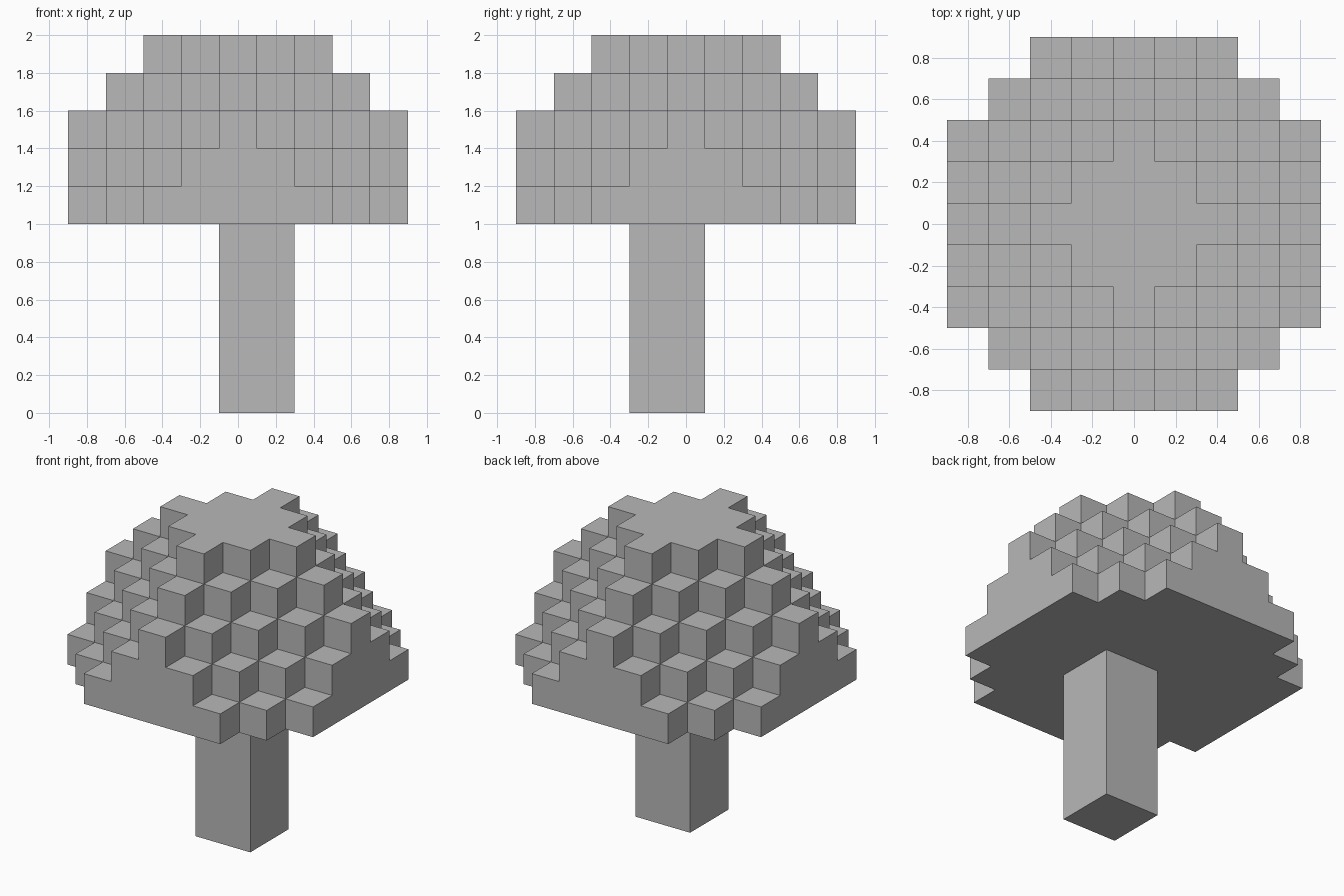
import bpy
import bmesh
from mathutils import Vector

cube = bpy.data.objects.get("Cube")
if cube:
    bpy.data.objects.remove(cube, do_unlink=True)

UNIT = 0.2       # edge of one block
BASE = 1.0       # underside of the crown
LAYERS = 5
REACH = 4        # blocks from the centre to the rim


def make_material(name, colour):
    mat = bpy.data.materials.new(name)
    mat.use_nodes = True
    mat.diffuse_color = colour
    mat.node_tree.nodes["Principled BSDF"].inputs["Base Color"].default_value = colour
    return mat


def add_object(name, bm, mat):
    mesh = bpy.data.meshes.new(name)
    bm.to_mesh(mesh)
    bm.free()
    mesh.materials.append(mat)
    obj = bpy.data.objects.new(name, mesh)
    bpy.context.collection.objects.link(obj)
    return obj


def filled(i, j, k):
    """True where the stepped dome has a block."""
    inside = max(abs(i), abs(j)) <= REACH and 0 <= k < LAYERS
    return inside and abs(i) + abs(j) + k <= REACH + 2


def add_block_side(bm, centre, axis, sign):
    """One square face of a block, wound outward."""
    n, u, v = Vector(), Vector(), Vector()
    n[axis], u[(axis + 1) % 3], v[(axis + 2) % 3] = sign, 1, sign
    corners = (-u - v, u - v, u + v, v - u)
    bm.faces.new([bm.verts.new(centre + (n + c) * UNIT / 2) for c in corners])


grey = make_material("plain grey", (0.48, 0.48, 0.48, 1))

# Crown: only the exposed sides of the blocks, merged into flat faces
bm = bmesh.new()
span = range(-REACH, REACH + 1)
for i in span:
    for j in span:
        for k in range(LAYERS):
            if not filled(i, j, k):
                continue
            centre = Vector((i * UNIT, j * UNIT, BASE + (k + 0.5) * UNIT))
            for axis in range(3):
                for sign in (-1, 1):
                    near = [i, j, k]
                    near[axis] += sign
                    if not filled(*near):
                        add_block_side(bm, centre, axis, sign)
bmesh.ops.remove_doubles(bm, verts=bm.verts, dist=0.001)
bmesh.ops.dissolve_limit(bm, angle_limit=0.01, verts=bm.verts, edges=bm.edges)
add_object("crown", bm, grey)

# Trunk: a square post set half a block off centre
bm = bmesh.new()
bmesh.ops.create_cube(bm, size=1)
bmesh.ops.scale(bm, vec=(2 * UNIT, 2 * UNIT, BASE), verts=bm.verts)
bmesh.ops.translate(bm, vec=(UNIT / 2, -UNIT / 2, BASE / 2), verts=bm.verts)
add_object("trunk", bm, grey)
